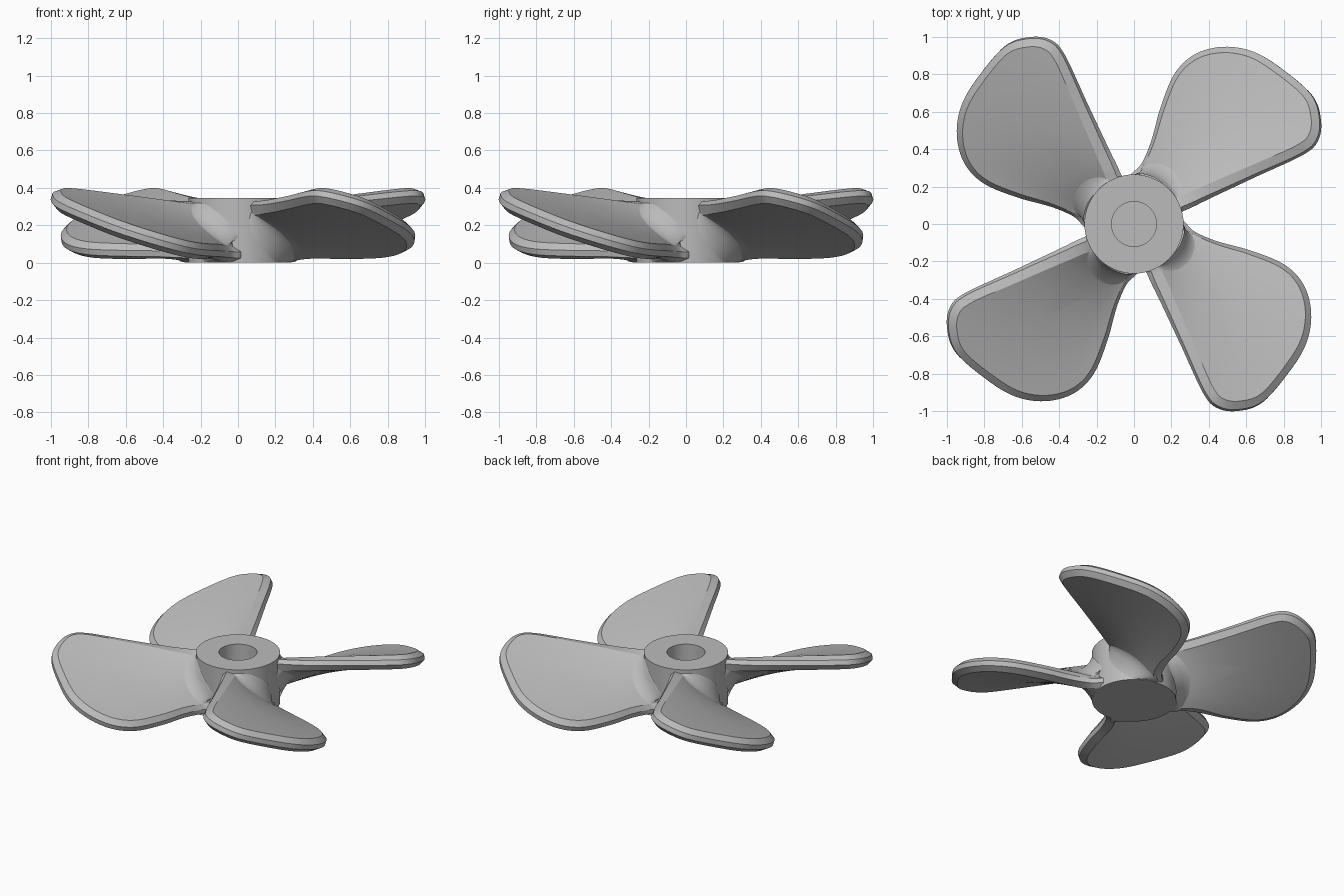
import bpy, bmesh, math
from mathutils import Vector, Matrix

if "Cube" in bpy.data.objects:
    bpy.data.objects.remove(bpy.data.objects["Cube"])

grey = bpy.data.materials.new("light grey")
grey.use_nodes = True
grey.diffuse_color = (0.5, 0.5, 0.5, 1)
grey.node_tree.nodes["Principled BSDF"].inputs["Base Color"].default_value = (0.5, 0.5, 0.5, 1)

HUB_R, HUB_H = 0.265, 0.345


def finish(bm, name):
    bmesh.ops.recalc_face_normals(bm, faces=bm.faces)
    mesh = bpy.data.meshes.new(name)
    bm.to_mesh(mesh)
    bm.free()
    mesh.materials.append(grey)
    return add(mesh, name)


def add(mesh, name):
    obj = bpy.data.objects.new(name, mesh)
    bpy.context.collection.objects.link(obj)
    return obj


def bridge(bm, a, b, closed=True):
    n = len(a)
    for i in range(n if closed else n - 1):
        j = (i + 1) % n
        bm.faces.new((a[i], a[j], b[j], b[i]))


def smooth_loop(points, steps):
    """Closed Catmull-Rom curve through 2D points."""
    pts, out = [Vector(p) for p in points], []
    n = len(pts)
    for i in range(n):
        p, q, r, s = (pts[(i + k - 1) % n] for k in range(4))
        for k in range(steps):
            t = k / steps
            out.append(0.5 * (2 * q + (r - p) * t + (2 * p - 5 * q + 4 * r - s) * t * t
                              + (3 * q - p - 3 * r + s) * t ** 3))
    return out


def height(p):
    """Screw-shaped middle surface of a blade, levelling out at its low edge."""
    turn = (76 - math.degrees(math.atan2(p.y, p.x))) / 52
    turn = min((turn + math.sqrt(turn * turn + 0.008)) / 2, 1.15)
    return 0.04 + turn * (0.245 + 0.08 * max(0, (p.length - 0.27) / 0.75))


def on_blade(p, offset):
    """Point offset from the middle surface, along its slightly leaned normal."""
    e, lean = 0.005, 1.25
    dx = (height(p + Vector((e, 0))) - height(p - Vector((e, 0)))) / (2 * e)
    dy = (height(p + Vector((0, e))) - height(p - Vector((0, e)))) / (2 * e)
    v = Vector((p.x, p.y, height(p)))
    v += Vector((-dx * lean, -dy * lean, 1)).normalized() * offset
    top = HUB_H - 0.003 if v.xy.length < 0.29 else 1
    v.z = min(max(v.z, 0.002), top)
    return v


# Hub: a lathed drum with a blind bore in its top
bm = bmesh.new()
SEG = 64
profile = [(0.12, 0.145), (0.12, HUB_H), (HUB_R, HUB_H), (HUB_R, 0)]
rings = []
for r, z in profile:
    rings.append([bm.verts.new((r * math.cos(math.tau * i / SEG),
                                r * math.sin(math.tau * i / SEG), z)) for i in range(SEG)])
for a, b in zip(rings, rings[1:]):
    bridge(bm, a, b)
bm.faces.new(rings[0])
bm.faces.new(rings[-1])
parts = [finish(bm, "hub")]

# Blade: rounded outline with a chamfered rim, wrapped on the screw surface
outline = smooth_loop([
    (0.17, 0.06), (0.27, 0.085), (0.40, 0.145), (0.65, 0.26), (0.90, 0.375), (0.98, 0.45),
    (0.995, 0.56), (0.95, 0.69), (0.79, 0.83), (0.64, 0.92), (0.48, 0.945), (0.33, 0.905),
    (0.22, 0.80), (0.145, 0.62), (0.095, 0.44), (0.04, 0.32), (-0.02, 0.25), (0.06, 0.17)], 6)
count = len(outline)
inset = []
for i, p in enumerate(outline):
    d = (outline[(i + 1) % count] - outline[i - 1]).normalized()
    inset.append(p + Vector((-d.y, d.x)) * 0.036)
centre = Vector((0.52, 0.5))
THICK, BAND = 0.045, 0.016

bm = bmesh.new()


def ring(points, offset):
    return [bm.verts.new(on_blade(p, offset)) for p in points]


edges = {s: ring(outline, s * BAND) for s in (-1, 1)}
bridge(bm, edges[-1], edges[1])
for s in (-1, 1):
    last = edges[s]
    for scale in (1, 0.9, 0.8, 0.7, 0.58, 0.42, 0.22):
        nxt = ring([centre.lerp(p, scale) for p in inset], s * THICK)
        bridge(bm, last, nxt)
        last = nxt
    tip = bm.verts.new(on_blade(centre, s * THICK))
    for i, v in enumerate(last):
        bm.faces.new((v, last[(i + 1) % count], tip))
first = finish(bm, "blade_1")

# Root fillets: concave strips that blend both sides of a blade into the hub
bm = bmesh.new()
START, END, STEPS, ROWS = 22, 84, 24, 8
for s in (-1, 1):
    last = None
    for k in range(ROWS + 1):
        row = []
        for i in range(STEPS + 1):
            u = i / STEPS
            angle = math.radians(START + (END - START) * u)
            size = 0.13 * math.sqrt(math.sin(math.pi * u) + 0.01)
            t = k / ROWS
            p = Vector((math.cos(angle), math.sin(angle))) * (0.25 + size * t)
            row.append(bm.verts.new(on_blade(p, s * (THICK - 0.004 + 0.7 * size * (1 - t) ** 2))))
        if last:
            bridge(bm, last, row, closed=False)
        last = row
fillet = finish(bm, "root_fillet_1")
parts += [first, fillet]

# Three more blades with fillets, a quarter turn apart
for k in range(1, 4):
    for source, name in ((first, "blade"), (fillet, "root_fillet")):
        copy = add(source.data, f"{name}_{k + 1}")
        copy.matrix_world = Matrix.Rotation(k * math.pi / 2, 4, "Z")

# Smooth shading with the rim lines kept sharp
bpy.ops.object.select_all(action="DESELECT")
for obj in parts:
    obj.select_set(True)
bpy.context.view_layer.objects.active = first
bpy.ops.object.shade_smooth_by_angle(angle=math.radians(25))
